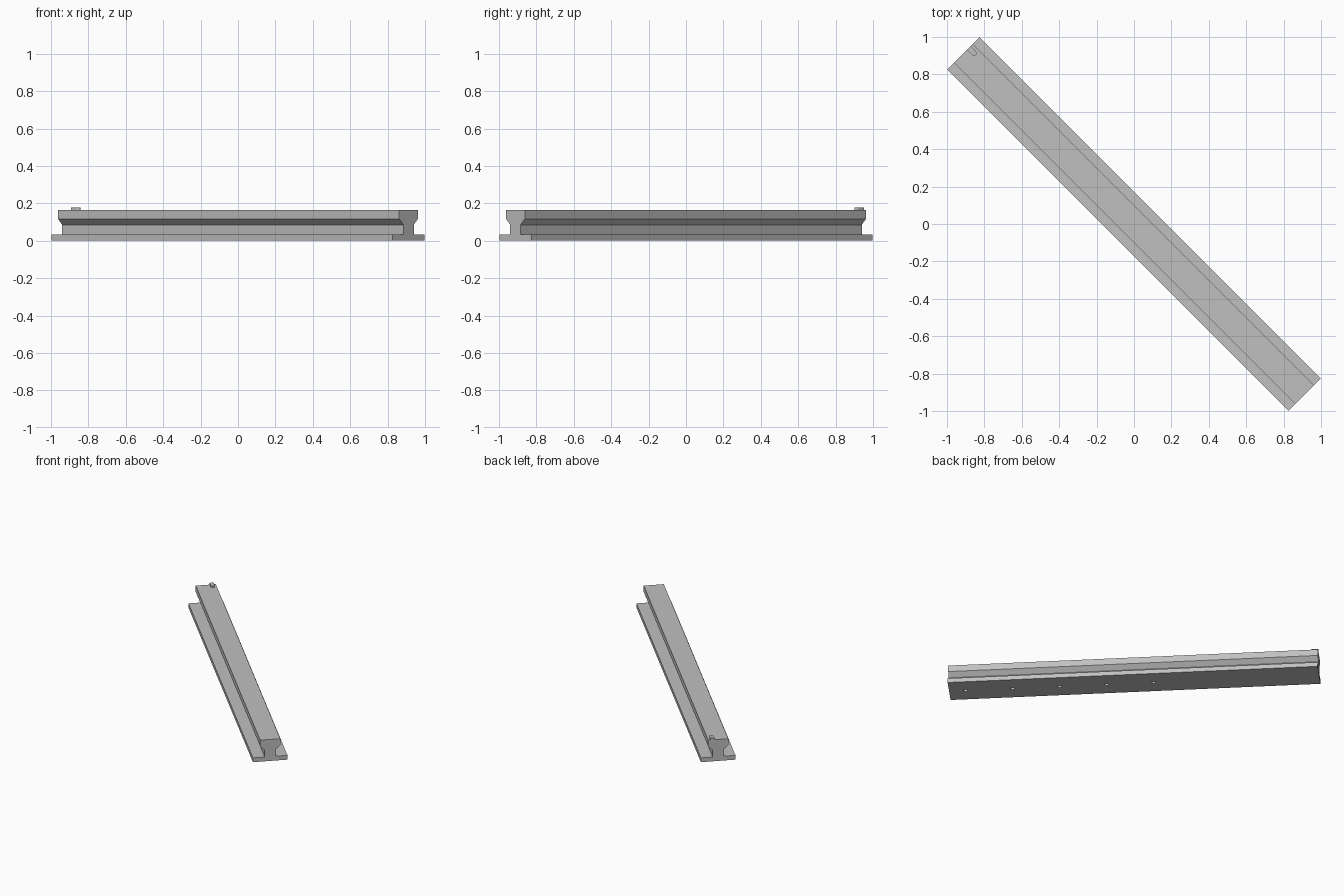
import bpy, bmesh, math
from mathutils import Matrix

cube = bpy.data.objects.get("Cube")
if cube:
    bpy.data.objects.remove(cube)

HALF = 1.29                                # half the rail length
TURN = Matrix.Rotation(-math.pi / 4, 4, "Z")  # the rail lies on the diagonal

steel = bpy.data.materials.new("light_grey_steel")
steel.use_nodes = True
steel.diffuse_color = (0.53, 0.53, 0.53, 1)
steel.node_tree.nodes["Principled BSDF"].inputs["Base Color"].default_value = (0.53, 0.53, 0.53, 1)


def extrude(name, points, vector):
    """Solid made by sweeping a closed profile along a vector."""
    bm = bmesh.new()
    face = bm.faces.new([bm.verts.new(p) for p in points])
    swept = bmesh.ops.extrude_face_region(bm, geom=[face])["geom"]
    bmesh.ops.translate(bm, vec=vector, verts=[g for g in swept if isinstance(g, bmesh.types.BMVert)])
    bmesh.ops.recalc_face_normals(bm, faces=bm.faces)
    mesh = bpy.data.meshes.new(name)
    bm.to_mesh(mesh)
    bm.free()
    mesh.materials.append(steel)
    obj = bpy.data.objects.new(name, mesh)
    bpy.context.collection.objects.link(obj)
    obj.matrix_world = TURN
    return obj


def arc(x, y, z, radius, start, end, steps):
    angles = [start + (end - start) * i / steps for i in range(steps + 1)]
    return [(x + radius * math.cos(a), y + radius * math.sin(a), z) for a in angles]


# Rail: wide foot, narrow web, flared head
side = [(0.122, 0), (0.122, 0.033), (0.039, 0.033), (0.039, 0.085), (0.071, 0.117), (0.071, 0.165)]
profile = side + [(-y, z) for y, z in reversed(side)]
rail = extrude("rail", [(-HALF, y, z) for y, z in profile], (2 * HALF, 0, 0))

# Blind mounting holes under the foot
for i in range(5):
    x = HALF - 0.115 - 0.328 * i
    cutter = extrude("hole_cutter", arc(x, 0, -0.02, 0.014, 0, math.tau, 24)[:-1], (0, 0, 0.1))
    cutter.hide_render = True
    cutter.hide_set(True)
    cut = rail.modifiers.new("mounting_hole", "BOOLEAN")
    cut.operation = "DIFFERENCE"
    cut.solver = "EXACT"
    cut.object = cutter

# Round-ended stop tab on top of the head
tab_points = [(-HALF, 0.055, 0.165), (-HALF, 0.027, 0.165)]
tab_points += arc(-HALF + 0.039, 0.041, 0.165, 0.014, -math.pi / 2, math.pi / 2, 12)
tab = extrude("stop_tab", tab_points, (0, 0, 0.014))

# Smooth the round faces, keep the edges sharp
bpy.ops.object.select_all(action="DESELECT")
for obj in (rail, tab):
    obj.select_set(True)
bpy.context.view_layer.objects.active = rail
bpy.ops.object.shade_smooth_by_angle(angle=math.radians(30))
